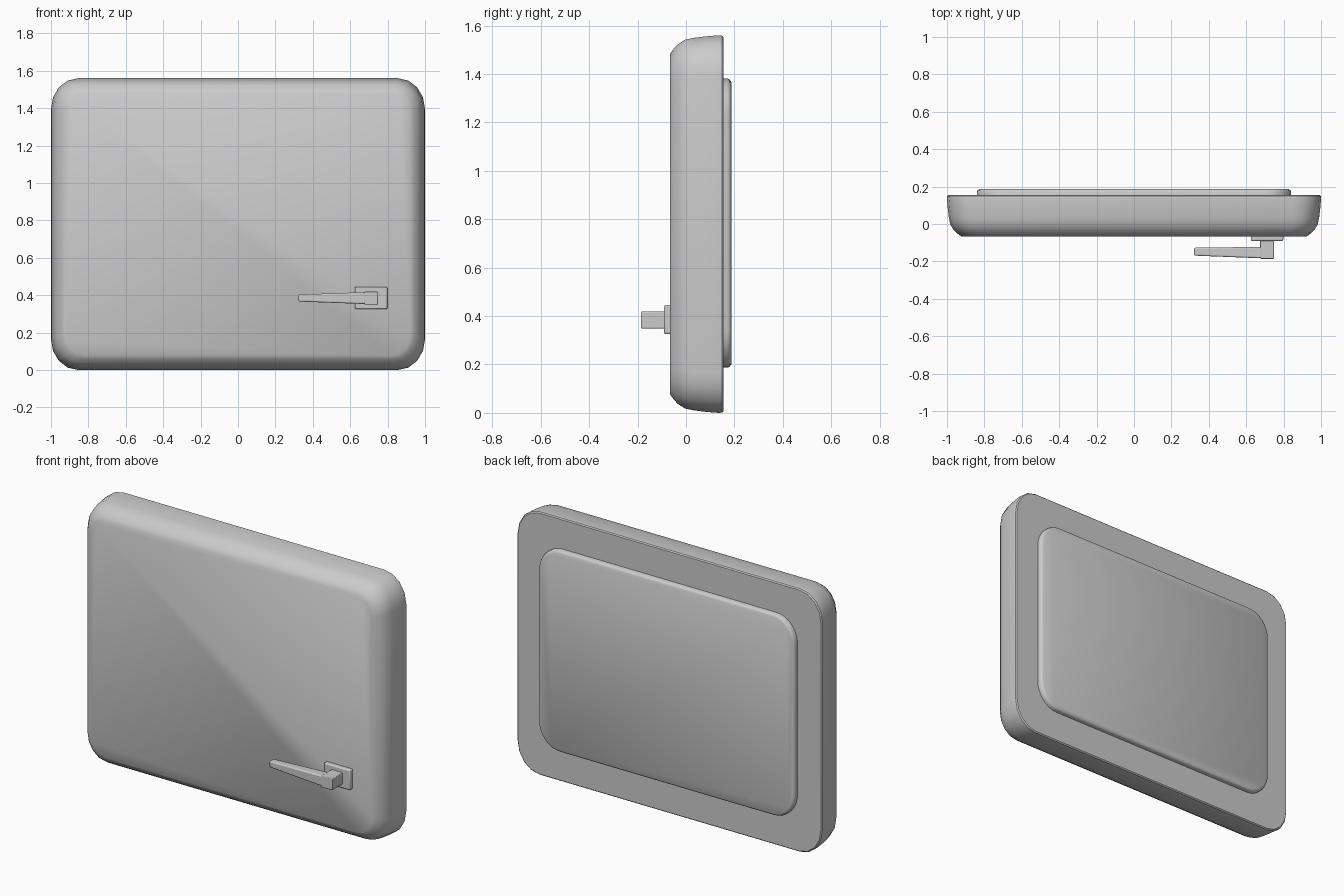
import bpy, bmesh, math

if "Cube" in bpy.data.objects:
    bpy.data.objects.remove(bpy.data.objects["Cube"])

ZC = 0.78  # centre height of the door


def finish(name, bm, angle=40, bevel=0.0, segments=2):
    bmesh.ops.recalc_face_normals(bm, faces=bm.faces)
    mesh = bpy.data.meshes.new(name)
    bm.to_mesh(mesh)
    bm.free()
    obj = bpy.data.objects.new(name, mesh)
    bpy.context.collection.objects.link(obj)
    if bevel:
        mod = obj.modifiers.new("soft_edges", "BEVEL")
        mod.width = bevel
        mod.segments = segments
    bpy.ops.object.select_all(action="DESELECT")
    obj.select_set(True)
    bpy.context.view_layer.objects.active = obj
    bpy.ops.object.shade_smooth_by_angle(angle=math.radians(angle))
    return obj


def rounded_ring(half_x, half_z, rx, rz, steps):
    points = []
    for sx, sz, start in ((1, 1, 0), (-1, 1, 90), (-1, -1, 180), (1, -1, 270)):
        for i in range(steps + 1):
            a = math.radians(start + 90 * i / steps)
            points.append((sx * (half_x - rx) + rx * math.cos(a),
                           sz * (half_z - rz) + rz * math.sin(a)))
    return points


def loft(bm, rings):
    loops = [[bm.verts.new(p) for p in ring] for ring in rings]
    n = len(loops[0])
    for a, b in zip(loops, loops[1:]):
        for i in range(n):
            bm.faces.new((a[i], a[(i + 1) % n], b[(i + 1) % n], b[i]))
    bm.faces.new(loops[0])
    bm.faces.new(loops[-1])


def slab(name, half_x, half_z, centre_z, rx, rz, steps, profile):
    # profile: (depth y, inset) from front to back
    bm = bmesh.new()
    rings = []
    for y, d in profile:
        ring = rounded_ring(half_x - d, half_z - d, rx - d * 0.6, rz - d * 0.6, steps)
        rings.append([(x, y, z + centre_z) for x, z in ring])
    loft(bm, rings)
    return finish(name, bm)


def bar(name, sections, bevel):
    # sections: (x, y0, y1, z0, z1)
    bm = bmesh.new()
    loft(bm, [[(x, y0, z0), (x, y1, z0), (x, y1, z1), (x, y0, z1)]
              for x, y0, y1, z0, z1 in sections])
    return finish(name, bm, bevel=bevel)


# Pillowed outer shell
slab("door_shell", 1.0, 0.78, ZC, 0.145, 0.165, 4,
     [(-0.067, 0.078), (-0.053, 0.058), (-0.035, 0.038), (-0.004, 0.018),
      (0.035, 0.010), (0.085, 0.004), (0.135, 0.0), (0.149, 0.001), (0.155, 0.007)])

# Raised panel on the back
slab("inner_panel", 0.84, 0.597, 0.784, 0.14, 0.15, 8,
     [(0.14, 0.0), (0.172, 0.0), (0.181, 0.004), (0.187, 0.014)])

# Handle: mounting plate, elbow post and tapered lever
bar("handle_plate", [(0.625, -0.091, -0.055, 0.325, 0.445),
                     (0.798, -0.091, -0.055, 0.325, 0.445)], 0.007)
bar("handle_post", [(0.675, -0.186, -0.08, 0.349, 0.419),
                    (0.748, -0.186, -0.08, 0.349, 0.419)], 0.004)
bar("handle_lever", [(0.322, -0.169, -0.127, 0.366, 0.403),
                     (0.70, -0.184, -0.122, 0.352, 0.417)], 0.007)
